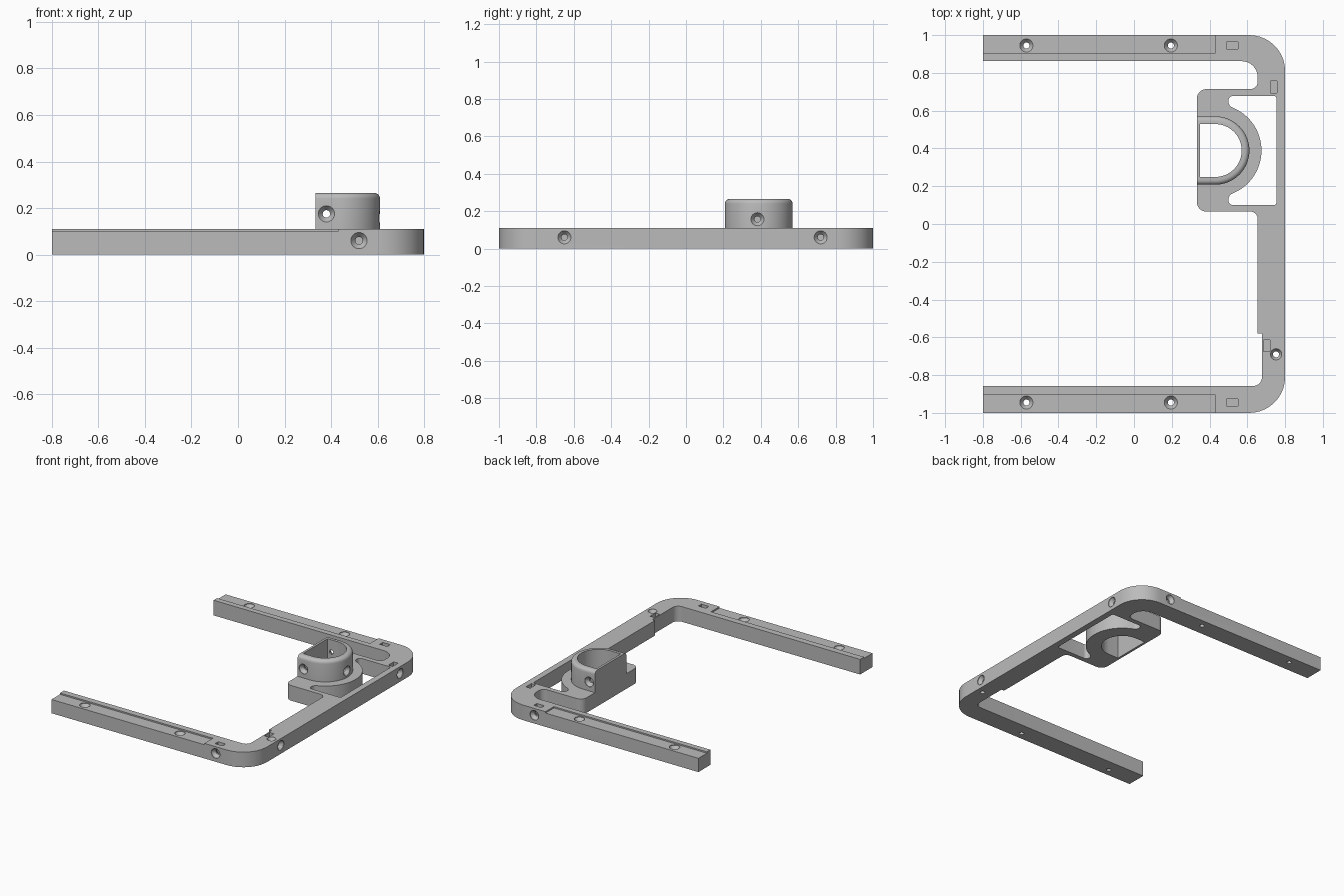
import bpy, bmesh, math
from mathutils import Vector

if "Cube" in bpy.data.objects:
    bpy.data.objects.remove(bpy.data.objects["Cube"])

H = 0.11                 # frame height
CX, CY = 0.43, 0.389     # centre of the socket

grey = bpy.data.materials.new("plain grey")
grey.diffuse_color = (0.5, 0.5, 0.5, 1)
grey.use_nodes = True
grey.node_tree.nodes["Principled BSDF"].inputs["Base Color"].default_value = grey.diffuse_color


def rounded(corners, steps=10):
    """Outline from (x, y, radius) corners, radius optional."""
    out = []
    n = len(corners)
    for i, c in enumerate(corners):
        p = Vector(c[:2])
        if len(c) == 2:
            out.append(p)
            continue
        r = c[2]
        u = (Vector(corners[i - 1][:2]) - p).normalized()
        v = (Vector(corners[(i + 1) % n][:2]) - p).normalized()
        centre = p + (u + v) * r
        for k in range(steps + 1):
            t = math.pi / 2 * k / steps
            out.append(centre - (v * math.cos(t) + u * math.sin(t)) * r)
    return out


def make(name, bm):
    bmesh.ops.recalc_face_normals(bm, faces=bm.faces)
    me = bpy.data.meshes.new(name)
    bm.to_mesh(me)
    bm.free()
    me.materials.append(grey)
    ob = bpy.data.objects.new(name, me)
    bpy.context.collection.objects.link(ob)
    return ob


def prism(points, z0, z1):
    bm = bmesh.new()
    face = bm.faces.new([bm.verts.new((p[0], p[1], z0)) for p in points])
    ext = bmesh.ops.extrude_face_region(bm, geom=[face])
    top = [g for g in ext["geom"] if isinstance(g, bmesh.types.BMVert)]
    bmesh.ops.translate(bm, verts=top, vec=(0, 0, z1 - z0))
    return bm


def block(x, y, sx, sy, z0, z1):
    pts = [(x - sx / 2, y - sy / 2), (x + sx / 2, y - sy / 2),
           (x + sx / 2, y + sy / 2), (x - sx / 2, y + sy / 2)]
    return make("cutter", prism(pts, z0, z1))


def screw_hole(pos, direction, depth, r0=0.035, r1=0.016, n=24):
    """Countersunk drill that enters at pos and runs along direction."""
    q = Vector(direction).to_track_quat('Z', 'Y')
    bm = bmesh.new()
    rings = []
    for r, d in ((r0, -0.02), (r0, 0.004), (r1, 0.028), (r1, depth)):
        rings.append([bm.verts.new(Vector(pos) + q @ Vector(
            (r * math.cos(math.tau * k / n), r * math.sin(math.tau * k / n), d)))
            for k in range(n)])
    for a, b in zip(rings, rings[1:]):
        for k in range(n):
            bm.faces.new((a[k], a[(k + 1) % n], b[(k + 1) % n], b[k]))
    bm.faces.new(rings[0])
    bm.faces.new(rings[-1])
    return make("cutter", bm)


def cut(ob, cutters):
    for c in cutters:
        m = ob.modifiers.new("cut", 'BOOLEAN')
        m.operation, m.solver, m.object = 'DIFFERENCE', 'EXACT', c
    deps = bpy.context.evaluated_depsgraph_get()
    me = bpy.data.meshes.new_from_object(ob.evaluated_get(deps))
    ob.modifiers.clear()
    ob.data = me
    for c in cutters:
        bpy.data.objects.remove(c)


def smooth(ob):
    bpy.ops.object.select_all(action='DESELECT')
    ob.select_set(True)
    bpy.context.view_layer.objects.active = ob
    bpy.ops.object.shade_smooth_by_angle(angle=math.radians(30))


def d_shape(x0, r, n=32):
    """Half circle on the right, flat side at x0."""
    arc = [(CX + r * math.cos(t), CY + r * math.sin(t))
           for t in (math.pi * (k / n - 0.5) for k in range(n + 1))]
    return arc + [(x0, CY + r), (x0, CY - r)]


# C-shaped frame with socket plate
frame = make("frame", prism(rounded([
    (-0.8, -1), (0.8, -1, 0.19), (0.8, 1, 0.19), (-0.8, 1),
    (-0.8, 0.862), (0.655, 0.862, 0.085), (0.655, 0.714, 0.04),
    (0.333, 0.714, 0.05), (0.333, 0.066, 0.05), (0.655, 0.066, 0.04),
    (0.655, -0.58), (0.677, -0.58), (0.677, -0.857, 0.045), (-0.8, -0.857)]), 0, H))

# window between the round socket base and the spine
arc = [(CX + 0.245 * math.cos(t), CY + 0.245 * math.sin(t))
       for t in (math.radians(66 - 132 * k / 32) for k in range(33))]
window = rounded([(0.755, CY - 0.289, 0.015), (0.755, CY + 0.289, 0.015),
                  (0.5, CY + 0.289, 0.025), (0.5, CY + 0.238, 0.02)]
                 + arc + [(0.5, CY - 0.238, 0.02), (0.5, CY - 0.289, 0.025)])
cutters = [make("cutter", prism(window, -0.1, 0.2)),
           make("cutter", prism(d_shape(0.35, 0.14), -0.1, 0.4))]

# both arms: lowered outer ledge, screw holes, nut pocket
for s in (1, -1):
    cutters.append(block(-0.285, s * 0.98, 1.43, 0.155, H - 0.01, 0.2))
    cutters += [screw_hole((x, s * 0.945, H - 0.01), (0, 0, -1), 0.2) for x in (-0.57, 0.195)]
    cutters.append(block(0.52, s * 0.945, 0.06, 0.035, 0.03, 0.2))
    cutters.append(screw_hole((0.52, s, 0.06), (0, -s, 0), 0.1))

# spine: side screws with nut pockets, one vertical hole
for y, x in ((0.725, 0.74), (-0.645, 0.702)):
    cutters.append(block(x, y, 0.035, 0.062, 0.03, 0.2))
    cutters.append(screw_hole((0.8, y - 0.005, 0.06), (-1, 0, 0), 0.11))
cutters.append(screw_hole((0.752, -0.69, H), (0, 0, -1), 0.2, 0.03))
cut(frame, cutters)
smooth(frame)

# D-shaped socket, rounded top rim except on the flat side
bm = prism(d_shape(0.333, 0.181), H, 0.265)
rim = [e for e in bm.edges
       if all(v.co.z > 0.26 for v in e.verts) and max(v.co.x for v in e.verts) > 0.34]
bmesh.ops.bevel(bm, geom=rim, offset=0.025, segments=5, profile=0.5, affect='EDGES')
socket = make("socket", bm)
cut(socket, [make("cutter", prism(d_shape(0.35, 0.14), 0, 0.4)),
             screw_hole((0.38, CY - 0.181, 0.175), (0, 1, 0), 0.2),
             screw_hole((0.38, CY + 0.181, 0.175), (0, -1, 0), 0.2),
             screw_hole((CX + 0.181, CY - 0.007, 0.157), (-1, 0, 0), 0.1)])
smooth(socket)
